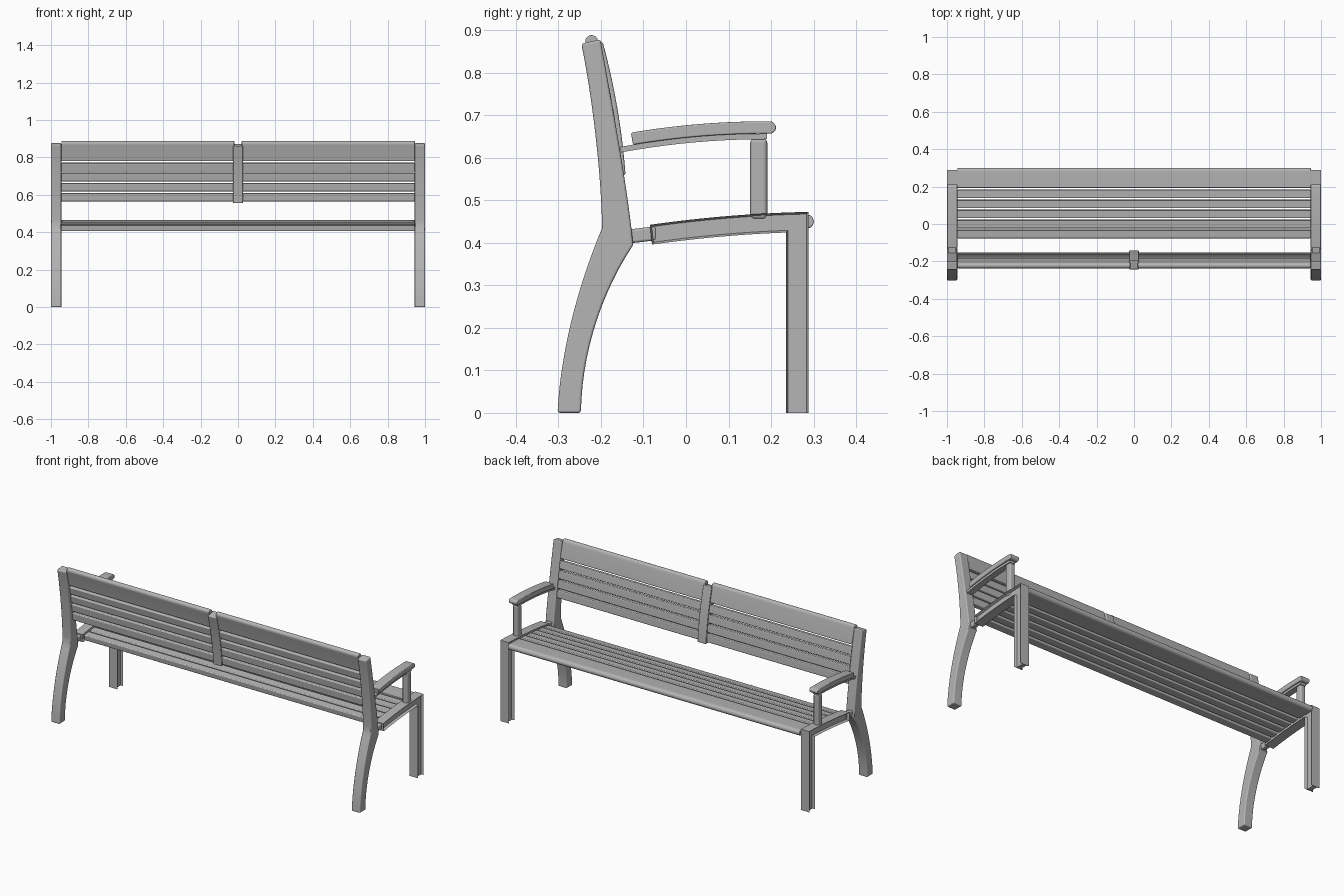
import bpy, bmesh, math
from mathutils import Vector
from mathutils.geometry import interpolate_bezier

if "Cube" in bpy.data.objects:
    bpy.data.objects.remove(bpy.data.objects["Cube"], do_unlink=True)

GREY = (0.46, 0.46, 0.46, 1)
metal = bpy.data.materials.new("plain grey")
metal.use_nodes = True
metal.diffuse_color = GREY
metal.node_tree.nodes["Principled BSDF"].inputs["Base Color"].default_value = GREY

INNER, OUTER = 0.945, 1.0


def curve(a, b, c, d, n=14):
    return [tuple(p) for p in interpolate_bezier(*[Vector(p) for p in (a, b, c, d)], n)]


def band(path, t0, t1, thick, nose=False, steps=10):
    """Closed (y, z) outline of a strip of even thickness along a path."""
    top, bottom = [], []
    for i in range(steps + 1):
        t = t0 + (t1 - t0) * i / steps
        p = Vector(path(t))
        d = (Vector(path(t + 0.001)) - p).normalized()
        n = Vector((-d.y, d.x)) * thick / 2
        top.append(tuple(p + n))
        bottom.append(tuple(p - n))
    cap = []
    if nose:  # rounded end
        for k in range(1, 10):
            a = math.pi * k / 10
            cap.append(tuple(p + n * math.cos(a) + d * math.sin(a) * thick / 2))
    return top + cap + bottom[::-1]


def extrude(name, outline, x0, x1, bevel=0.0, groove=0.0):
    """Extrude a (y, z) outline along x; optionally sink both side faces."""
    bm = bmesh.new()
    face = bm.faces.new([bm.verts.new((x0, y, z)) for y, z in outline])
    new = bmesh.ops.extrude_face_region(bm, geom=[face])["geom"]
    bmesh.ops.translate(bm, vec=(x1 - x0, 0, 0),
                        verts=[v for v in new if isinstance(v, bmesh.types.BMVert)])
    bmesh.ops.recalc_face_normals(bm, faces=bm.faces)
    if groove:
        sides = [f for f in bm.faces if abs(f.normal.x) > 0.9]
        bmesh.ops.inset_individual(bm, faces=sides, thickness=0.005, depth=-groove,
                                   use_even_offset=True)
        # cut the foot open so the grooves run out at the floor
        cut = bmesh.ops.bisect_plane(bm, geom=bm.verts[:] + bm.edges[:] + bm.faces[:],
                                     plane_co=(0, 0, 0), plane_no=(0, 0, 1),
                                     clear_inner=True)["geom_cut"]
        bmesh.ops.holes_fill(bm, edges=[e for e in cut if isinstance(e, bmesh.types.BMEdge)])
        bmesh.ops.recalc_face_normals(bm, faces=bm.faces)
    mesh = bpy.data.meshes.new(name)
    bm.to_mesh(mesh)
    bm.free()
    mesh.materials.append(metal)
    obj = bpy.data.objects.new(name, mesh)
    bpy.context.collection.objects.link(obj)
    bpy.ops.object.select_all(action="DESELECT")
    obj.select_set(True)
    bpy.context.view_layer.objects.active = obj
    bpy.ops.object.shade_smooth_by_angle(angle=math.radians(35))
    if bevel:
        mod = obj.modifiers.new("rounded edges", "BEVEL")
        mod.width = bevel
        mod.segments = 3
        mod.limit_method = "ANGLE"
        mod.angle_limit = math.radians(40)
        mod.harden_normals = True
    return obj


# Guiding curves in the (y, z) plane
def seat_top(y):
    return 0.453 + 0.115 * y - 0.165 * y * y


def seat_path(y):
    return (y, seat_top(y) - 0.0225)


def arm_path(y):
    return (y, 0.6615 + 0.1 * y - 0.27 * y * y)


def arm_strip_path(y):
    return (y, arm_path(y)[1] - 0.021)


def back_path(z):
    u = z - 0.57
    return (-0.168 - 0.081 * u - 0.32 * u * u, z)


# Rear post: swept leg below, gently reclined back above
rear_post = (curve((-0.302, 0), (-0.295, 0.15), (-0.25, 0.31), (-0.197, 0.435))
             + curve((-0.197, 0.435), (-0.2, 0.57), (-0.22, 0.74), (-0.246, 0.868))[1:]
             + curve((-0.201, 0.878), (-0.175, 0.73), (-0.14, 0.55), (-0.124, 0.395))
             + curve((-0.124, 0.395), (-0.2, 0.28), (-0.245, 0.14), (-0.247, 0))[1:])

# Front leg and seat rail in one bent channel
rail_ys = [-0.085 + 0.373 * i / 12 for i in range(13)]
under_ys = [0.235 - 0.315 * i / 10 for i in range(11)]
front_frame = ([(y, seat_top(y)) for y in rail_ys]
               + [(0.288, -0.02), (0.235, -0.02)]
               + [(y, seat_top(y) - 0.047) for y in under_ys])

connector = [(-0.135, 0.398), (-0.135, 0.431), (-0.07, 0.439), (-0.07, 0.406)]

for side, s in (("left", 1), ("right", -1)):
    a, b = s * INNER, s * OUTER
    mid = (a + b) / 2
    extrude(side + "_rear_post", rear_post, a, b, bevel=0.006)
    extrude(side + "_front_leg_and_rail", front_frame, a, b, groove=0.015)
    extrude(side + "_rail_connector", connector, mid - 0.015, mid + 0.015, bevel=0.006)
    extrude(side + "_armrest", band(arm_path, -0.127, 0.197, 0.029, nose=True),
            a, b, bevel=0.004)
    extrude(side + "_armrest_strip", band(arm_strip_path, -0.154, 0.19, 0.013),
            mid - 0.018, mid + 0.018)
    extrude(side + "_armrest_support",
            [(0.151, 0.455), (0.191, 0.455), (0.191, 0.645), (0.151, 0.645)],
            mid - 0.017, mid + 0.017, bevel=0.01)

# Seat: a wide rounded front slat and five narrow ones
extrude("seat_front_slat", band(seat_path, 0.194, 0.284, 0.033, nose=True),
        -INNER, INNER, bevel=0.004)
for i in range(5):
    y = 0.139 - 0.0535 * i
    extrude(f"seat_slat_{i + 1}", band(seat_path, y, y + 0.044, 0.033, steps=2),
            -INNER, INNER, bevel=0.005)

# Backrest: a wide top slat and four narrow ones on each half
for side, s in (("left", 1), ("right", -1)):
    a, b = s * 0.02, s * INNER
    extrude(side + "_back_top_slat", band(back_path, 0.782, 0.873, 0.03, nose=True),
            a, b, bevel=0.004)
    for i in range(4):
        z = 0.726 - 0.0535 * i
        extrude(f"{side}_back_slat_{i + 1}", band(back_path, z, z + 0.044, 0.03, steps=2),
                a, b, bevel=0.005)

# Upright joining the two halves
extrude("back_centre_upright", band(back_path, 0.557, 0.866, 0.05), -0.027, 0.027, bevel=0.005)
